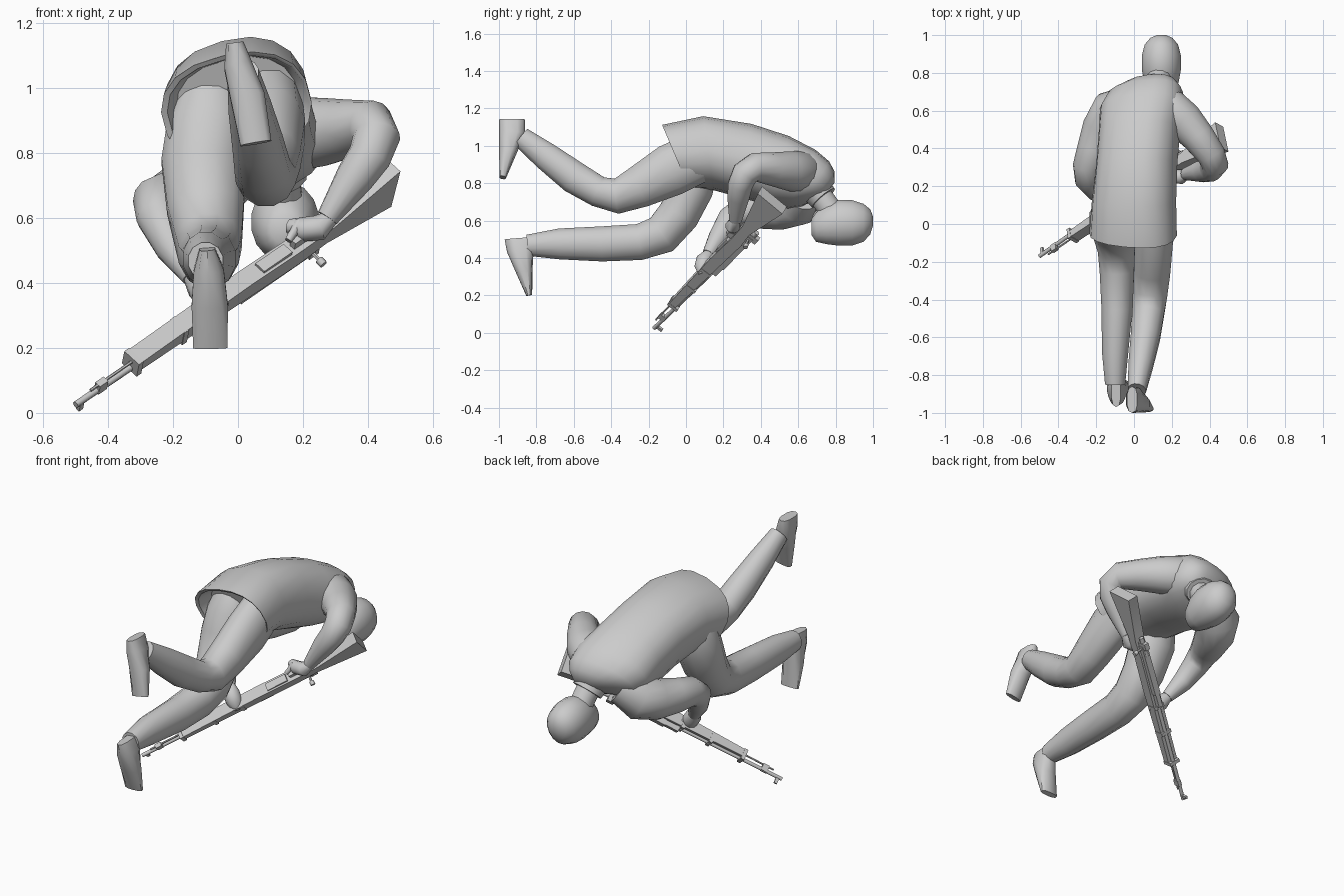
import bpy, bmesh, math
from mathutils import Vector, Matrix

grey = bpy.data.materials.new("plain_grey")
grey.diffuse_color = (0.6, 0.6, 0.6, 1)


def finish(name, bm, angle=40):
    bmesh.ops.recalc_face_normals(bm, faces=bm.faces)
    me = bpy.data.meshes.new(name)
    bm.to_mesh(me)
    bm.free()
    me.materials.append(grey)
    me.shade_smooth()
    me.set_sharp_from_angle(angle=math.radians(angle))
    ob = bpy.data.objects.new(name, me)
    bpy.context.collection.objects.link(ob)
    return ob


def loft(name, stations, ref=(1, 0, 0), sides=12, power=2.0, angle=50):
    """Skin rings: (x, y, z, half width, half height[, tilt in degrees])."""
    bm = bmesh.new()
    rings = []
    pts = [Vector(s[:3]) for s in stations]
    for i, s in enumerate(stations):
        if len(s) > 5:
            a = math.radians(s[5])
            n = Vector((0, math.cos(a), math.sin(a)))
        else:
            n = (pts[min(i + 1, len(pts) - 1)] - pts[max(i - 1, 0)]).normalized()
        r = Vector(ref)
        side = (r - n * n.dot(r)).normalized()
        up = side.cross(n)
        ring = []
        for k in range(sides):
            t = 2 * math.pi * (k + 0.5) / sides
            c, d = math.cos(t), math.sin(t)
            u = math.copysign(abs(c) ** (2 / power), c) * s[3]
            v = math.copysign(abs(d) ** (2 / power), d) * s[4]
            ring.append(bm.verts.new(pts[i] + side * u + up * v))
        rings.append(ring)
    for a, b in zip(rings, rings[1:]):
        for k in range(sides):
            j = (k + 1) % sides
            bm.faces.new((a[k], a[j], b[j], b[k]))
    bm.faces.new(rings[0])
    bm.faces.new(rings[-1])
    return finish(name, bm, angle)


# jacket, with a recessed open hem
loft("jacket", [
    (0.0, 0.03, 0.95, 0.19, 0.15, 20),
    (0.0, -0.05, 0.94, 0.218, 0.165, 23),
    (-0.005, -0.055, 0.94, 0.232, 0.178, 23),
    (0.0, 0.12, 0.96, 0.222, 0.193, 8),
    (0.015, 0.32, 0.92, 0.213, 0.193, -9),
    (0.03, 0.50, 0.865, 0.215, 0.187, -15),
    (0.045, 0.62, 0.82, 0.225, 0.165, -25),
    (0.06, 0.69, 0.795, 0.20, 0.135, -32),
    (0.09, 0.73, 0.78, 0.14, 0.10, -38),
    (0.12, 0.755, 0.755, 0.07, 0.06, -40)],
    ref=(1, 0, 0.27), sides=18, power=2.35)

# collar, neck and head
loft("collar", [(0.11, 0.68, 0.785, 0.10, 0.09), (0.125, 0.735, 0.72, 0.09, 0.08)])
loft("neck", [(0.12, 0.69, 0.77, 0.065, 0.065), (0.14, 0.80, 0.62, 0.065, 0.065)])
loft("head", [
    (0.145, 0.672, 0.565, 0.045, 0.045, 0),
    (0.145, 0.695, 0.565, 0.07, 0.08, 0),
    (0.145, 0.75, 0.580, 0.093, 0.108, 0),
    (0.145, 0.82, 0.588, 0.106, 0.125, 0),
    (0.145, 0.89, 0.588, 0.106, 0.123, 0),
    (0.145, 0.95, 0.588, 0.090, 0.103, 0),
    (0.145, 0.985, 0.593, 0.060, 0.068, 0),
    (0.145, 1.0, 0.597, 0.025, 0.025, 0)], sides=16, angle=70)

# legs
loft("left_leg", [
    (-0.085, 0.08, 1.0, 0.10, 0.07),
    (-0.09, 0.06, 0.90, 0.13, 0.12),
    (-0.105, 0.03, 0.77, 0.135, 0.12),
    (-0.10, -0.04, 0.63, 0.122, 0.115),
    (-0.09, -0.13, 0.525, 0.105, 0.11),
    (-0.09, -0.25, 0.485, 0.095, 0.1),
    (-0.09, -0.45, 0.475, 0.085, 0.097),
    (-0.10, -0.68, 0.475, 0.072, 0.085),
    (-0.10, -0.85, 0.468, 0.055, 0.058)])
loft("right_leg", [
    (0.10, 0.09, 0.95, 0.10, 0.14),
    (0.105, -0.08, 0.87, 0.105, 0.145),
    (0.095, -0.25, 0.78, 0.10, 0.117),
    (0.085, -0.37, 0.73, 0.095, 0.097),
    (0.075, -0.47, 0.755, 0.088, 0.085),
    (0.06, -0.60, 0.832, 0.08, 0.09),
    (0.035, -0.75, 0.945, 0.067, 0.077),
    (0.015, -0.88, 1.045, 0.05, 0.057)])

# shoes
loft("left_shoe", [
    (-0.095, -0.89, 0.505, 0.025, 0.08),
    (-0.09, -0.885, 0.44, 0.048, 0.072),
    (-0.087, -0.865, 0.33, 0.058, 0.045),
    (-0.085, -0.838, 0.20, 0.055, 0.016)], sides=10, power=2.6)
loft("right_shoe", [
    (-0.01, -0.93, 1.14, 0.028, 0.07),
    (0.0, -0.93, 1.07, 0.045, 0.07),
    (0.03, -0.952, 0.97, 0.055, 0.048),
    (0.055, -0.98, 0.83, 0.05, 0.018)], sides=10, power=2.6)


# arms: round sections, ref is the normal of the bend
def arm(name, path, ref, sides=14):
    loft(name, [(*p, p[3]) for p in path], ref=ref, sides=sides)


arm("right_arm", [
    (0.10, 0.63, 0.845, 0.10), (0.19, 0.605, 0.86, 0.113), (0.265, 0.545, 0.865, 0.105),
    (0.34, 0.46, 0.875, 0.09), (0.41, 0.365, 0.885, 0.077), (0.427, 0.315, 0.85, 0.073),
    (0.405, 0.29, 0.79, 0.067), (0.36, 0.28, 0.725, 0.06),
    (0.275, 0.265, 0.60, 0.034)], (0.7, 0.55, -0.45))
arm("left_arm", [
    (-0.03, 0.62, 0.75, 0.11), (-0.11, 0.59, 0.69, 0.125), (-0.165, 0.50, 0.66, 0.112),
    (-0.21, 0.39, 0.65, 0.094), (-0.245, 0.30, 0.65, 0.08), (-0.243, 0.235, 0.605, 0.071),
    (-0.20, 0.175, 0.51, 0.056), (-0.14, 0.12, 0.42, 0.034)], (0.65, -0.36, 0.5))

# hands with thumbs
arm("right_hand", [(0.285, 0.265, 0.60, 0.025), (0.25, 0.25, 0.57, 0.04),
                   (0.20, 0.255, 0.565, 0.038), (0.155, 0.27, 0.575, 0.022)], (0, 1, 0), 10)
arm("right_thumb", [(0.19, 0.25, 0.585, 0.018), (0.155, 0.225, 0.53, 0.012)], (0, 1, 0), 8)
arm("left_hand", [(-0.145, 0.125, 0.425, 0.028), (-0.115, 0.1, 0.39, 0.046),
                  (-0.085, 0.09, 0.35, 0.045), (-0.065, 0.09, 0.31, 0.022)], (1, 0, 0), 10)
arm("left_thumb", [(-0.10, 0.10, 0.375, 0.018), (-0.06, 0.13, 0.36, 0.012)], (0, 1, 0), 8)

# rifle frame: s along the barrel from the muzzle, w sideways, v to the underside
S = Vector((0.718, 0.487, 0.496)).normalized()
V = Vector((0.12, -0.79, 0.60))
V = (V - S * S.dot(V)).normalized()
W = S.cross(V)
FRAME = Matrix((S, W, V)).transposed().to_4x4()
FRAME.translation = Vector((-0.5, -0.17, 0.025))


def slab(name, profile, w0, w1):
    """Extrude an (s, v) outline across the rifle from w0 to w1."""
    bm = bmesh.new()
    a = [bm.verts.new(FRAME @ Vector((s, w0, v))) for s, v in profile]
    b = [bm.verts.new(FRAME @ Vector((s, w1, v))) for s, v in profile]
    n = len(a)
    bm.faces.new(a)
    bm.faces.new(b)
    for k in range(n):
        j = (k + 1) % n
        bm.faces.new((a[k], a[j], b[j], b[k]))
    return finish(name, bm, 25)


def box(name, s0, s1, w0, w1, v0, v1):
    return slab(name, [(s0, v0), (s1, v0), (s1, v1), (s0, v1)], w0, w1)


def rod(name, p, q, r, sides=8):
    p, q = FRAME @ Vector(p), FRAME @ Vector(q)
    return loft(name, [(*p, r, r), (*q, r, r)], ref=V + W * 0.3, sides=sides)


# stock: long fore-end, thin wrist, flared butt
slab("fore_end", [(0.24, 0.0), (0.95, -0.02), (0.95, 0.045), (0.72, 0.052), (0.24, 0.04)], -0.033, 0.029)
slab("butt_stock", [(0.93, -0.02), (1.05, -0.01), (1.335, -0.058), (1.345, 0.115),
                    (1.07, 0.05), (0.93, 0.045)], -0.033, 0.029)
box("trigger_plate", 0.78, 0.90, -0.02, 0.02, 0.045, 0.06)
box("trigger_guard", 0.92, 1.0, -0.01, 0.01, 0.045, 0.075)

# metal parts
rod("barrel", (0, 0, 0), (0.72, 0, -0.015), 0.011)
rod("cleaning_rod", (0.06, 0, 0.025), (0.25, 0, 0.025), 0.005, 6)
box("receiver", 0.70, 1.02, -0.018, 0.018, -0.045, 0.0)
box("rear_sight", 0.62, 0.70, -0.013, 0.013, -0.04, 0.0)
box("rear_receiver_block", 1.0, 1.04, -0.014, 0.014, -0.07, 0.0)
box("front_sight", 0.015, 0.032, -0.007, 0.007, -0.04, 0.0)
box("muzzle_lug", 0.09, 0.125, -0.011, 0.011, -0.011, 0.03)
for i, s in enumerate((0.235, 0.43, 0.60)):
    box(f"barrel_band_{i + 1}", s, s + 0.02, -0.035, 0.031, -0.018, 0.044)
rod("bolt_handle", (1.0, 0.01, -0.025), (1.0, 0.055, -0.03), 0.007, 6)
rod("bolt_knob", (1.0, 0.05, -0.03), (1.0, 0.072, -0.033), 0.013)
rod("bolt_body", (0.95, 0, -0.035), (1.07, 0, -0.035), 0.014)
